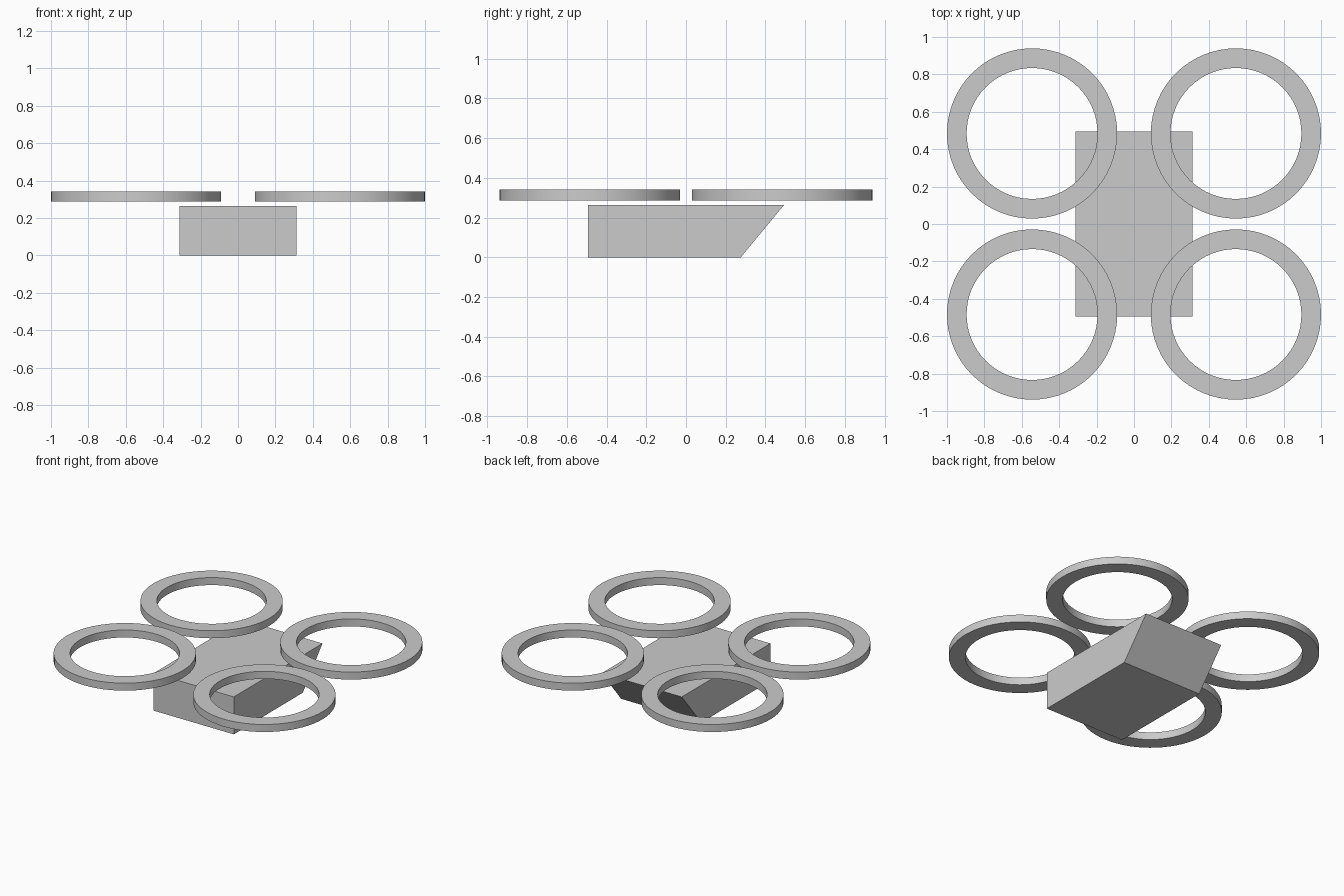
import bpy, bmesh, math

if "Cube" in bpy.data.objects:
    bpy.data.objects.remove(bpy.data.objects["Cube"])


def make_object(name, bm):
    bmesh.ops.recalc_face_normals(bm, faces=bm.faces)
    mesh = bpy.data.meshes.new(name)
    bm.to_mesh(mesh)
    bm.free()
    obj = bpy.data.objects.new(name, mesh)
    bpy.context.collection.objects.link(obj)
    return obj


def extrude_profile(name, points, vector):
    bm = bmesh.new()
    face = bm.faces.new([bm.verts.new(p) for p in points])
    result = bmesh.ops.extrude_face_region(bm, geom=[face], use_keep_orig=True)
    verts = [g for g in result["geom"] if isinstance(g, bmesh.types.BMVert)]
    bmesh.ops.translate(bm, verts=verts, vec=vector)
    return make_object(name, bm)


def rotor_ring(name, x, y, outer=0.455, inner=0.35, z0=0.287, z1=0.34, sides=64):
    # Spin a rectangular section around the vertical axis
    bm = bmesh.new()
    section = [(inner, z0), (outer, z0), (outer, z1), (inner, z1)]
    verts = [bm.verts.new((x + r, y, z)) for r, z in section]
    edges = [bm.edges.new((verts[i], verts[(i + 1) % 4])) for i in range(4)]
    bmesh.ops.spin(bm, geom=verts + edges, cent=(x, y, 0), axis=(0, 0, 1),
                   angle=math.tau, steps=sides, use_duplicate=False)
    bmesh.ops.remove_doubles(bm, verts=bm.verts, dist=1e-4)
    obj = make_object(name, bm)
    bpy.ops.object.select_all(action='DESELECT')
    obj.select_set(True)
    bpy.context.view_layer.objects.active = obj
    bpy.ops.object.shade_smooth_by_angle(angle=math.radians(30))


# Body: block with a sloped underside at the back end
side_profile = [(-0.494, 0), (0.276, 0), (0.494, 0.264), (-0.494, 0.264)]
extrude_profile("body", [(-0.313, y, z) for y, z in side_profile], (0.626, 0, 0))

# Four guard rings floating above the body corners
for side, sx in (("left", -1), ("right", 1)):
    for end, sy in (("front", -1), ("back", 1)):
        rotor_ring(f"rotor_ring_{end}_{side}", sx * 0.545, sy * 0.484)
